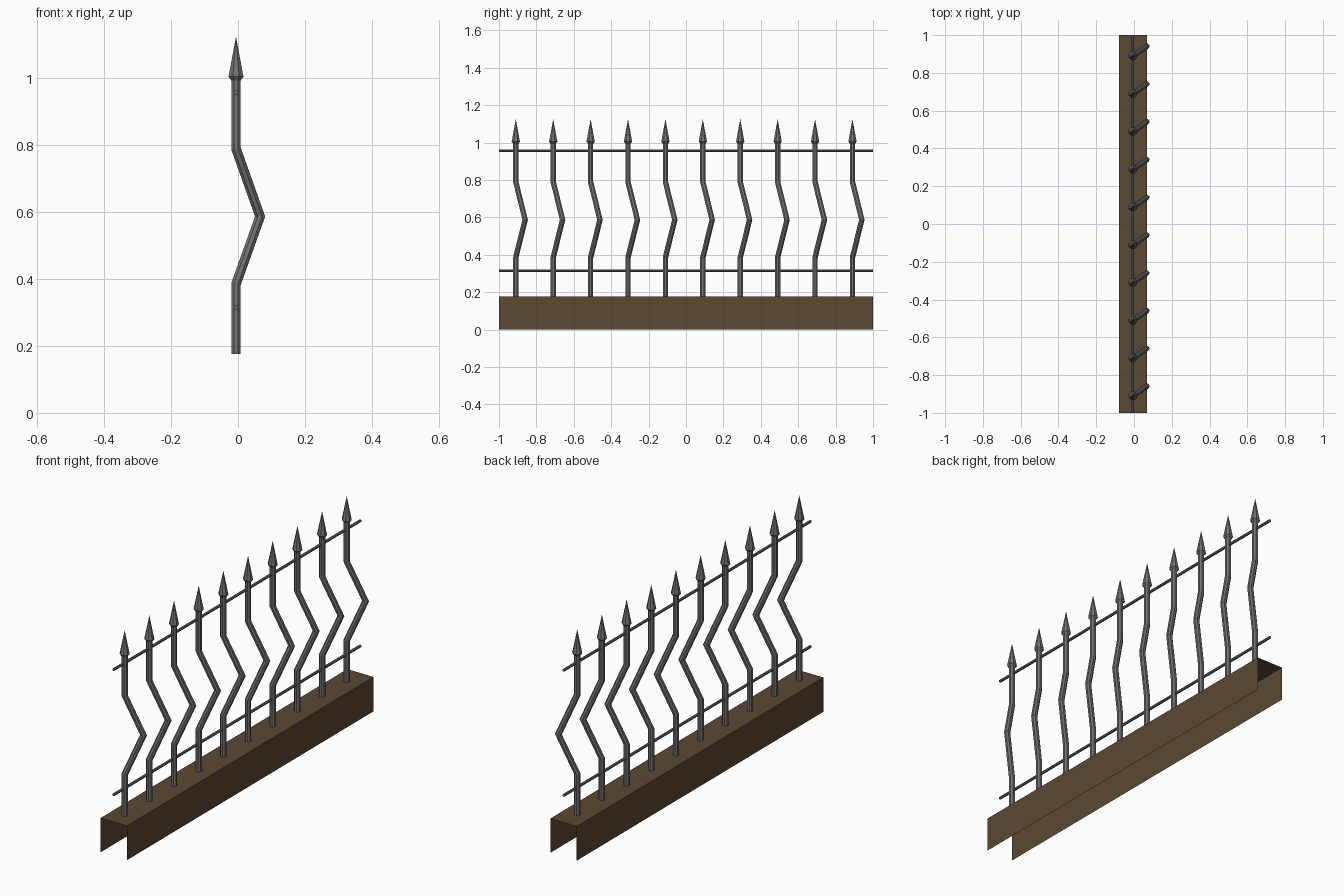
import bpy
import bmesh
from math import cos, sin, tau
from mathutils import Vector

cube = bpy.data.objects.get("Cube")
if cube:
    bpy.data.objects.remove(cube, do_unlink=True)


def material(name, color):
    mat = bpy.data.materials.new(name)
    mat.use_nodes = True
    mat.diffuse_color = color
    bsdf = next(n for n in mat.node_tree.nodes if n.type == 'BSDF_PRINCIPLED')
    bsdf.inputs["Base Color"].default_value = color
    bsdf.inputs["Roughness"].default_value = 0.8
    return mat


IRON = material("iron grey", (0.17, 0.17, 0.175, 1))
WOOD = material("dark brown", (0.107, 0.065, 0.032, 1))
AXIS_X = -0.006
TOP = 0.176
SIDES = 8


def to_mesh(bm, name, mat):
    bmesh.ops.recalc_face_normals(bm, faces=bm.faces)
    mesh = bpy.data.meshes.new(name)
    bm.to_mesh(mesh)
    bm.free()
    mesh.materials.append(mat)
    return mesh


def place(name, mesh, location=(0, 0, 0)):
    obj = bpy.data.objects.new(name, mesh)
    obj.location = location
    bpy.context.collection.objects.link(obj)
    return obj


def bridge(bm, rings):
    for a, b in zip(rings, rings[1:]):
        for i in range(SIDES):
            j = (i + 1) % SIDES
            bm.faces.new((a[i], a[j], b[j], b[i]))


def circle(radius, z):
    return [Vector((radius * cos(tau * (i + 0.5) / SIDES),
                    radius * sin(tau * (i + 0.5) / SIDES), z)) for i in range(SIDES)]


def mitred_bar(name, path, radius):
    """Sweep a round bar along a path that starts vertically, with mitred bends."""
    bm = bmesh.new()
    points = [Vector(p) for p in path]
    dirs = [(b - a).normalized() for a, b in zip(points, points[1:])]
    ring = circle(radius, points[0].z)
    rings = [[bm.verts.new(v) for v in ring]]
    for i, d in enumerate(dirs):
        p = points[i + 1]
        n = (d + dirs[min(i + 1, len(dirs) - 1)]).normalized()
        ring = [v + d * ((p - v).dot(n) / d.dot(n)) for v in ring]
        rings.append([bm.verts.new(v) for v in ring])
    bridge(bm, rings)
    bm.faces.new(rings[0])
    bm.faces.new(rings[-1])
    return to_mesh(bm, name, IRON)


def spear_head(name):
    bm = bmesh.new()
    profile = ((0.015, 0.993), (0.024, 1.005))
    rings = [[bm.verts.new(v) for v in circle(r, z)] for r, z in profile]
    bridge(bm, rings)
    bm.faces.new(rings[0])
    tip = bm.verts.new((0, 0, 1.125))
    for i in range(SIDES):
        bm.faces.new((rings[-1][i], rings[-1][(i + 1) % SIDES], tip))
    return to_mesh(bm, name, IRON)


# Base: open channel of thin boards, two sides and a top
bm = bmesh.new()
outline = ((-0.08, 0), (-0.08, TOP), (0.07, TOP), (0.07, 0))
ends = [[bm.verts.new((x, y, z)) for x, z in outline] for y in (-1, 1)]
for i in range(3):
    bm.faces.new((ends[0][i], ends[0][i + 1], ends[1][i + 1], ends[1][i]))
place("base_channel", to_mesh(bm, "base_channel", WOOD))

# Bent posts with spear heads
bend = (0.072, 0.05, 0.587)
post = mitred_bar("post", ((0, 0, TOP), (0, 0, 0.385), bend, (0, 0, 0.79), (0, 0, 1.0)), 0.0152)
head = spear_head("spear_head")
for k in range(10):
    spot = (AXIS_X, -0.91 + 0.2 * k, 0)
    place(f"post_{k + 1}", post, spot)
    place(f"spear_head_{k + 1}", head, spot)

# Horizontal rails
for name, z in (("lower_rail", 0.315), ("upper_rail", 0.957)):
    bm = bmesh.new()
    bmesh.ops.create_cone(bm, cap_ends=True, segments=SIDES, radius1=0.007, radius2=0.007, depth=2)
    rail = place(name, to_mesh(bm, name, IRON), (AXIS_X, 0, z))
    rail.rotation_euler.x = tau / 4
